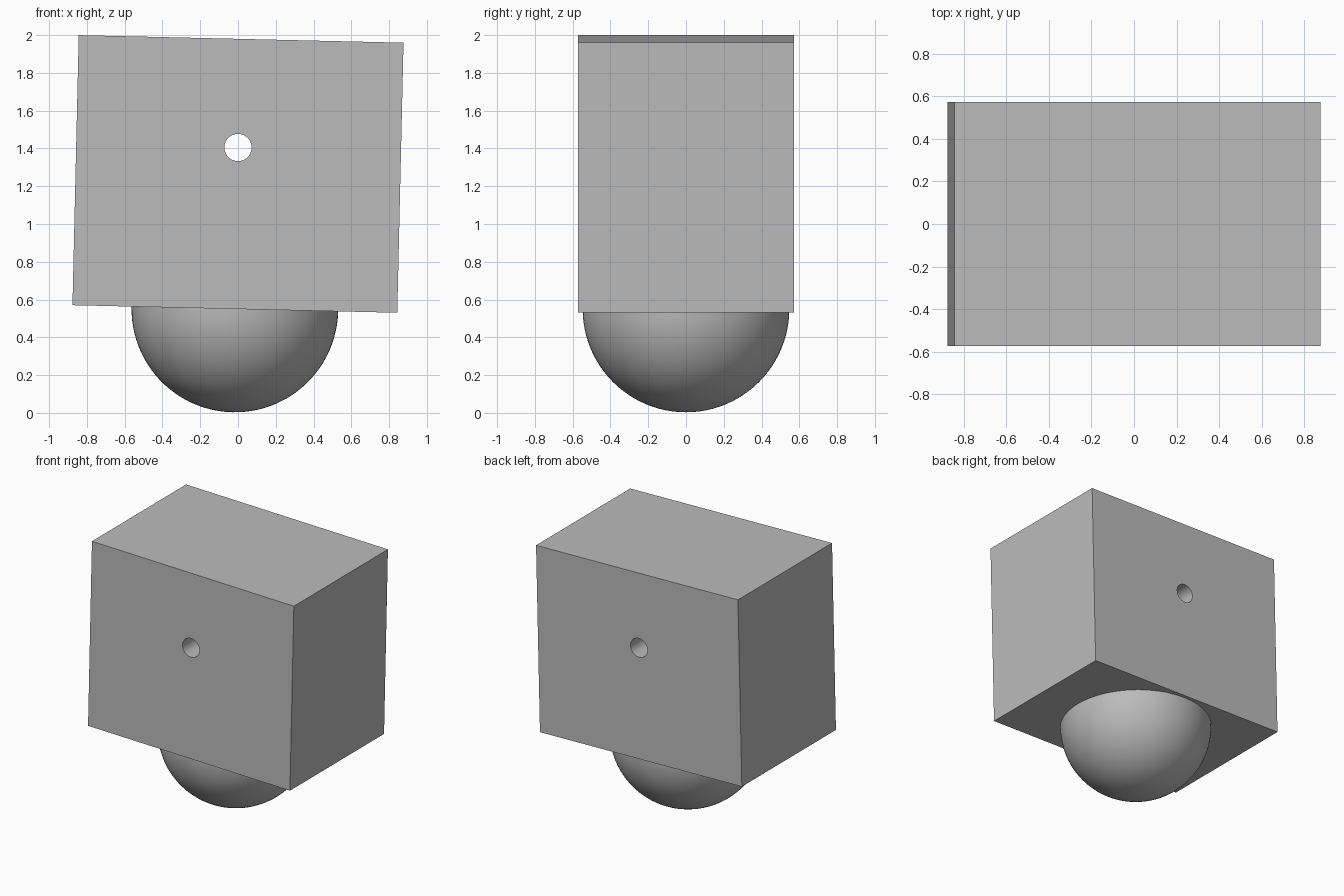
import bpy, bmesh, math
from mathutils import Matrix, Vector

cube = bpy.data.objects.get("Cube")
if cube:
    bpy.data.objects.remove(cube, do_unlink=True)

TILT = math.radians(1.33)
W, D, H = 1.72, 1.145, 1.43
# shared tilted frame, origin at the middle of the block
FRAME = Matrix.Translation((0, 0, 1.265)) @ Matrix.Rotation(TILT, 4, 'Y')

grey = bpy.data.materials.new("plain grey")
grey.use_nodes = True
colour = (0.5, 0.5, 0.5, 1)
grey.diffuse_color = colour
grey.node_tree.nodes["Principled BSDF"].inputs["Base Color"].default_value = colour


def add_object(name, bm):
    mesh = bpy.data.meshes.new(name)
    bm.to_mesh(mesh)
    bm.free()
    mesh.materials.append(grey)
    ob = bpy.data.objects.new(name, mesh)
    ob.matrix_world = FRAME
    bpy.context.collection.objects.link(ob)
    return ob


def smooth(ob):
    bpy.ops.object.select_all(action='DESELECT')
    ob.select_set(True)
    bpy.context.view_layer.objects.active = ob
    bpy.ops.object.shade_smooth_by_angle(angle=math.radians(30))


# block
bm = bmesh.new()
bmesh.ops.create_cube(bm, size=1, matrix=Matrix.Diagonal((W, D, H, 1)))
block = add_object("block", bm)

# through hole from front to back
bm = bmesh.new()
hole_at = FRAME.inverted() @ Vector((0, 0, 1.405))
bmesh.ops.create_cone(bm, cap_ends=True, segments=64, radius1=0.072, radius2=0.072, depth=2,
                      matrix=Matrix.Translation(hole_at) @ Matrix.Rotation(math.pi / 2, 4, 'X'))
cutter = add_object("hole_cutter", bm)
cutter.hide_render = True
cut = block.modifiers.new("hole", 'BOOLEAN')
cut.operation = 'DIFFERENCE'
cut.solver = 'EXACT'
cut.object = cutter
bpy.context.view_layer.objects.active = block
bpy.ops.object.modifier_apply(modifier=cut.name)
bpy.data.objects.remove(cutter, do_unlink=True)
smooth(block)

# dome under the block
bm = bmesh.new()
bmesh.ops.create_uvsphere(bm, u_segments=96, v_segments=48, radius=0.547)
bmesh.ops.bisect_plane(bm, geom=bm.verts[:] + bm.edges[:] + bm.faces[:], dist=1e-5,
                       plane_co=(0, 0, 0), plane_no=(0, 0, 1), clear_outer=True)
bmesh.ops.translate(bm, verts=bm.verts[:], vec=(0, 0, -H / 2))
dome = add_object("dome", bm)
smooth(dome)
